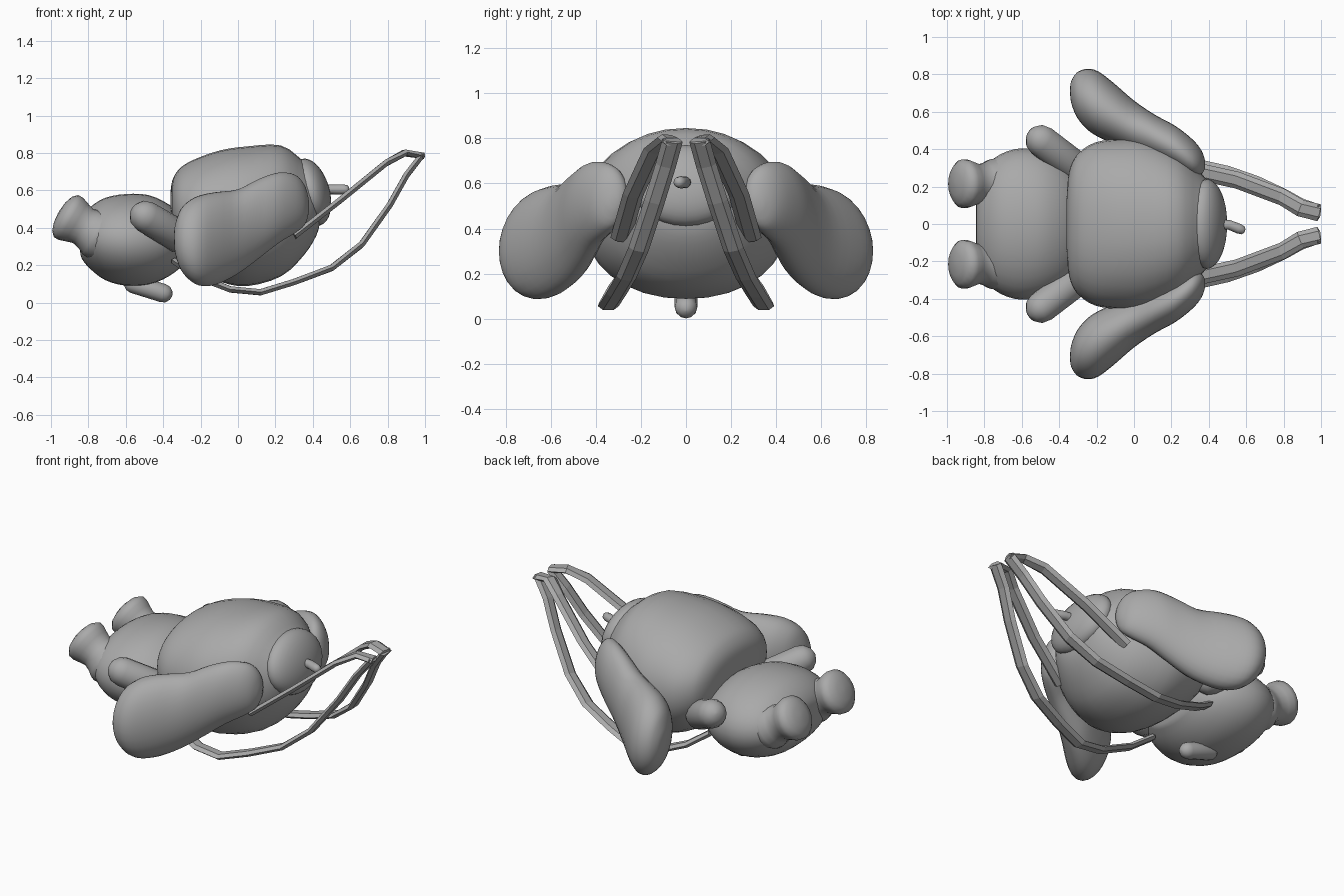
import bpy, bmesh, math
from mathutils import Vector

if "Cube" in bpy.data.objects:
    bpy.data.objects.remove(bpy.data.objects["Cube"])

grey = bpy.data.materials.new("soft_grey")
grey.diffuse_color = (0.4, 0.4, 0.4, 1)
grey.use_nodes = True
grey.node_tree.nodes["Principled BSDF"].inputs["Base Color"].default_value = grey.diffuse_color


def skin(name, rings, smooth=True):
    """Join closed rings of points into a capped surface."""
    bm = bmesh.new()
    loops = [[bm.verts.new(p) for p in r] for r in rings]
    n = len(loops[0])
    for a, b in zip(loops, loops[1:]):
        for i in range(n):
            j = (i + 1) % n
            bm.faces.new((a[i], a[j], b[j], b[i]))
    bm.faces.new(loops[0][::-1])
    bm.faces.new(loops[-1])
    bmesh.ops.recalc_face_normals(bm, faces=bm.faces)
    me = bpy.data.meshes.new(name)
    bm.to_mesh(me)
    bm.free()
    me.materials.append(grey)
    ob = bpy.data.objects.new(name, me)
    bpy.context.collection.objects.link(ob)
    bpy.context.view_layer.objects.active = ob
    ob.select_set(True)
    if smooth:
        bpy.ops.object.shade_smooth_by_angle(angle=math.radians(50))
    ob.select_set(False)
    return ob


def spline(rows, steps):
    """Catmull-Rom interpolation of rows of numbers."""
    rows = [Vector(r) for r in rows]
    out = []
    for i in range(len(rows) - 1):
        p0, p1 = rows[max(i - 1, 0)], rows[i]
        p2, p3 = rows[i + 1], rows[min(i + 2, len(rows) - 1)]
        for s in range(steps):
            t = s / steps
            out.append(0.5 * (2 * p1 + (p2 - p0) * t
                              + (2 * p0 - 5 * p1 + 4 * p2 - p3) * t * t
                              + (3 * p1 - p0 - 3 * p2 + p3) * t ** 3))
    return out + [rows[-1]]


def loft(name, sections, steps=3, power=2.0, n=32, shear=0.0):
    """Sections are (x, y min, y max, z min, z max)."""
    rings = []
    for x, y0, y1, z0, z1 in spline(sections, steps):
        ring = []
        for k in range(n):
            a = 2 * math.pi * k / n
            c, s = math.cos(a), math.sin(a)
            c = math.copysign(abs(c) ** (2 / power), c)
            s = math.copysign(abs(s) ** (2 / power), s)
            dy = c * (y1 - y0) / 2
            ring.append((x, (y0 + y1) / 2 + dy,
                         (z0 + z1) / 2 + s * (z1 - z0) / 2 + shear * abs(y1 - y0) / 2 * c))
        rings.append(ring)
    return skin(name, rings)


def sweep(name, path, radii, n=16, smooth=True, thin=1.0):
    """Round or flattened section swept along a path."""
    path = [Vector(p) for p in path]
    rings = []
    for i, p in enumerate(path):
        t = (path[min(i + 1, len(path) - 1)] - path[max(i - 1, 0)]).normalized()
        side = (Vector((0, 1, 0)) - t * t.y).normalized()
        up = t.cross(side)
        rings.append([p + radii[i] * (side * math.cos(2 * math.pi * k / n)
                      + up * thin * math.sin(2 * math.pi * k / n))
                      for k in range(n)])
    return skin(name, rings, smooth)


def capsule(name, a, b, ra, rb, n=16):
    """Tapered rod with round ends."""
    a, b = Vector(a), Vector(b)
    d = (b - a).normalized()
    angles = [math.radians(v) for v in (5, 30, 60, 90)]
    pts = [a - d * ra * math.cos(v) for v in angles]
    rad = [ra * math.sin(v) for v in angles]
    pts += [b + d * rb * math.cos(v) for v in angles[::-1]]
    rad += [rb * math.sin(v) for v in angles[::-1]]
    return sweep(name, pts, rad, n)


# body
loft("body", [
    (-0.845, -0.08, 0.08, 0.28, 0.40), (-0.835, -0.21, 0.21, 0.235, 0.45),
    (-0.79, -0.31, 0.31, 0.18, 0.51), (-0.71, -0.375, 0.375, 0.12, 0.56),
    (-0.60, -0.405, 0.405, 0.09, 0.58), (-0.48, -0.385, 0.385, 0.095, 0.575),
    (-0.37, -0.325, 0.325, 0.14, 0.525), (-0.28, -0.22, 0.22, 0.21, 0.45)])

# head
loft("head", [
    (-0.36, -0.14, 0.14, 0.48, 0.60), (-0.352, -0.25, 0.25, 0.40, 0.65),
    (-0.33, -0.33, 0.33, 0.32, 0.695), (-0.29, -0.385, 0.385, 0.25, 0.735),
    (-0.21, -0.435, 0.435, 0.175, 0.775),
    (-0.09, -0.455, 0.455, 0.11, 0.815), (0.05, -0.455, 0.455, 0.088, 0.835),
    (0.23, -0.385, 0.385, 0.14, 0.84), (0.35, -0.28, 0.28, 0.25, 0.755),
    (0.42, -0.19, 0.19, 0.36, 0.69), (0.44, -0.10, 0.10, 0.44, 0.62)],
    power=2.15)

# muzzle, leaning back, and its nose peg
d = Vector((0.96, 0, 0.28))
muzzle = []
for v in range(2, 179, 11):
    a = math.radians(v)
    c = Vector((0.39, 0, 0.59)) - d * 0.10 * math.cos(a)
    r = math.sin(a)
    muzzle.append([c + Vector((-0.28 * 0.18 * r * math.sin(k * math.pi / 14),
                               0.24 * r * math.cos(k * math.pi / 14),
                               0.96 * 0.185 * r * math.sin(k * math.pi / 14)))
                   for k in range(28)])
skin("muzzle", muzzle)
sweep("nose_peg", [(0.42, 0, 0.605), (0.51, -0.005, 0.605), (0.56, -0.025, 0.605),
                   (0.585, -0.035, 0.605), (0.593, -0.038, 0.605)],
      [0.026, 0.026, 0.027, 0.022, 0.008], 12)

# tail
capsule("tail", (-0.56, 0, 0.10), (-0.40, 0, 0.05), 0.05, 0.05, 12)

for name, m in (("left", -1), ("right", 1)):
    # floppy ear, outer edge hanging lower
    rows = [(-0.342, 0.70, 0.725, 0.33, 0.37), (-0.335, 0.645, 0.765, 0.26, 0.42),
            (-0.305, 0.57, 0.81, 0.175, 0.50), (-0.25, 0.505, 0.83, 0.115, 0.55),
            (-0.19, 0.465, 0.815, 0.09, 0.575), (-0.11, 0.43, 0.755, 0.10, 0.59),
            (0.0, 0.385, 0.66, 0.155, 0.605),
            (0.11, 0.35, 0.585, 0.235, 0.66), (0.22, 0.305, 0.525, 0.32, 0.695),
            (0.31, 0.26, 0.455, 0.375, 0.68), (0.36, 0.265, 0.395, 0.42, 0.62),
            (0.38, 0.30, 0.34, 0.49, 0.54)]
    loft(name + "_ear", [(x, m * a, m * b, c, e) for x, a, b, c, e in rows],
         3, 2.0, 28, -0.2)

    # arm
    capsule(name + "_arm", (-0.495, m * 0.445, 0.46), (-0.31, m * 0.30, 0.35),
            0.085, 0.088)

    # flared leg with rounded sole
    base, axis = Vector((-0.70, m * 0.215, 0.335)), Vector((-0.86, 0, 0.5))
    prof = [(0, 0.12), (0.05, 0.135), (0.075, 0.132), (0.11, 0.115), (0.15, 0.106),
            (0.19, 0.118), (0.225, 0.130), (0.255, 0.130), (0.28, 0.105),
            (0.295, 0.06), (0.30, 0.01)]
    sweep(name + "_leg", [base + axis * s for s, r in prof], [r for s, r in prof], 20)

    # flat straps meeting behind the muzzle
    upper = [(0.30, 0.29, 0.355), (0.55, 0.235, 0.55), (0.79, 0.145, 0.745),
             (0.89, 0.085, 0.80), (0.99, 0.06, 0.785)]
    lower = [(-0.34, 0.24, 0.22), (-0.22, 0.30, 0.14), (-0.04, 0.34, 0.07),
             (0.12, 0.345, 0.055), (0.30, 0.31, 0.11), (0.50, 0.265, 0.185),
             (0.66, 0.21, 0.31), (0.81, 0.14, 0.52), (0.90, 0.09, 0.68),
             (0.985, 0.06, 0.79)]
    for part, path in (("upper", upper), ("lower", lower)):
        sweep(name + "_" + part + "_strap", [(x, m * y, z) for x, y, z in path],
              [0.046] * len(path), 6, False, 0.42)
